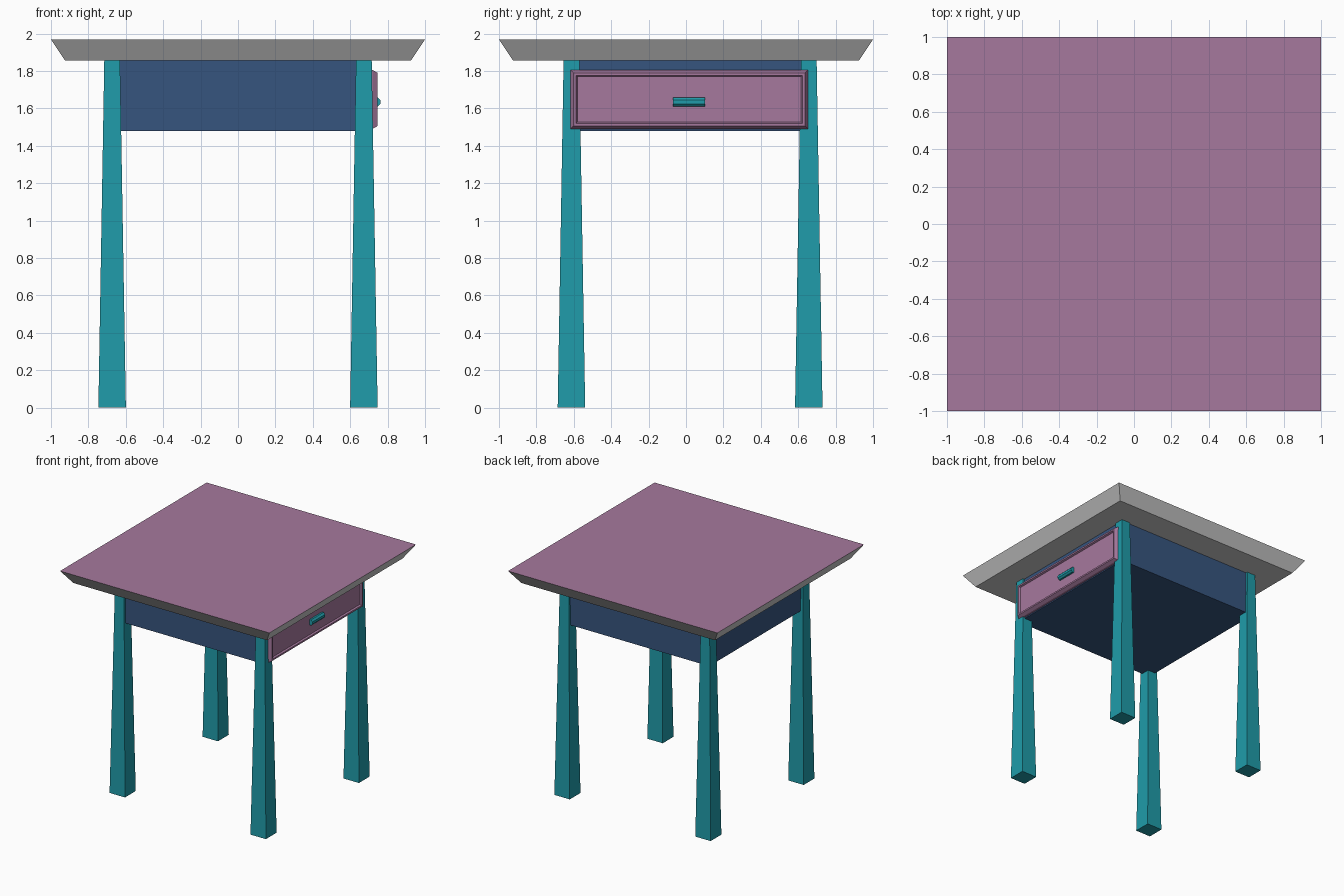
import bpy, bmesh, math

if "Cube" in bpy.data.objects:
    bpy.data.objects.remove(bpy.data.objects["Cube"])

def material(name, rgb):
    m = bpy.data.materials.new(name)
    m.diffuse_color = (*rgb, 1)
    m.use_nodes = True
    m.node_tree.nodes["Principled BSDF"].inputs["Base Color"].default_value = m.diffuse_color
    return m

PINK = material("pink", (0.38, 0.19, 0.34))
TEAL = material("teal", (0.014, 0.33, 0.40))
BLUE = material("blue", (0.037, 0.09, 0.21))

def loft(name, rings, mats):
    """Closed solid through rings of points, capped at both ends."""
    bm = bmesh.new()
    loops = [[bm.verts.new(p) for p in r] for r in rings]
    n = len(rings[0])
    for a, b in zip(loops, loops[1:]):
        for i in range(n):
            j = (i + 1) % n
            bm.faces.new((a[i], a[j], b[j], b[i]))
    bm.faces.new(loops[0][::-1])
    bm.faces.new(loops[-1])
    bmesh.ops.recalc_face_normals(bm, faces=bm.faces)
    me = bpy.data.meshes.new(name)
    bm.to_mesh(me)
    bm.free()
    for m in mats:
        me.materials.append(m)
    ob = bpy.data.objects.new(name, me)
    bpy.context.collection.objects.link(ob)
    return ob

def rect_z(x0, x1, y0, y1, z):
    return [(x0, y0, z), (x1, y0, z), (x1, y1, z), (x0, y1, z)]

def rect_x(x, inset):
    y0, y1, z0, z1 = -0.617 + inset, 0.652 - inset, 1.49 + inset, 1.805 - inset
    return [(x, y0, z0), (x, y1, z0), (x, y1, z1), (x, y0, z1)]

# Tabletop: undercut grey slab with a pink upper face
t, b = 1.0, 0.925
top = loft("tabletop", [rect_z(-b, b, -b, b, 1.856), rect_z(-t, t, -t, t, 1.968)], [None, PINK])
for p in top.data.polygons:
    if p.normal.z > 0.9:
        p.material_index = 1

# Drawer case
loft("drawer_case", [rect_z(-0.70, 0.70, -0.64, 0.683, z) for z in (1.48, 1.857)], [BLUE])

# Tapered square legs, wider at the foot
for sx, side in ((-1, "left"), (1, "right")):
    for y, end in ((-0.6125, "front"), (0.6565, "back")):
        x = sx * 0.673
        rings = [rect_z(x - h, x + h, y - h, y + h, z) for h, z in ((0.0735, 0), (0.042, 1.857))]
        loft(f"{end}_{side}_leg", rings, [TEAL])

# Drawer front: chamfered rim around a recessed panel
loft("drawer_front", [rect_x(0.69, 0), rect_x(0.72, 0), rect_x(0.747, 0.016),
                      rect_x(0.747, 0.03), rect_x(0.732, 0.036)], [PINK])

# Octagonal bar handle
r = 0.024 / math.cos(math.pi / 8)
angles = [math.pi / 8 + k * math.pi / 4 for k in range(8)]
loft("drawer_handle", [[(0.737 + r * math.cos(a), y, 1.634 + r * math.sin(a)) for a in angles]
                       for y in (-0.07, 0.102)], [TEAL])
